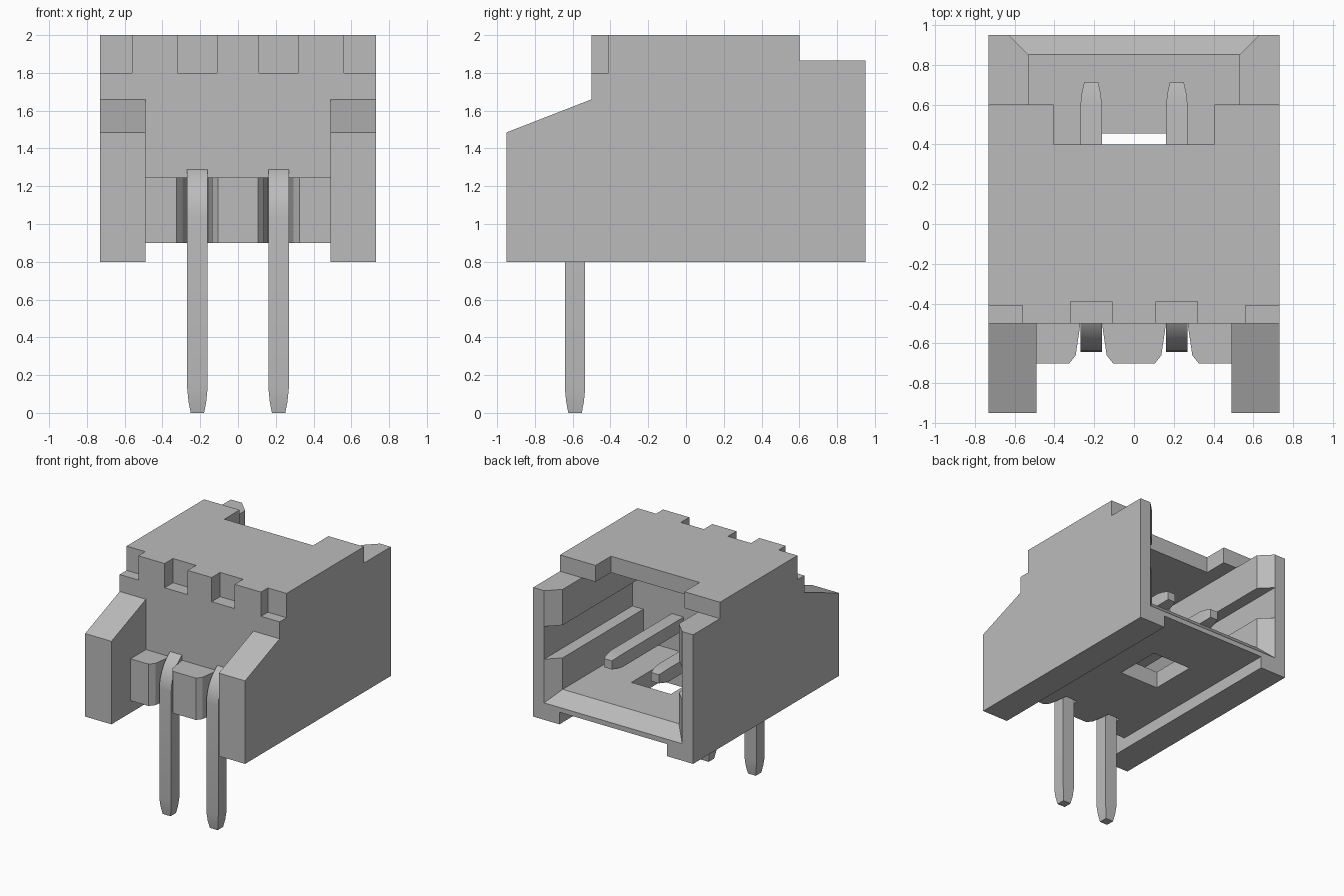
import bpy, bmesh, math
from mathutils import Vector

cube = bpy.data.objects.get("Cube")
if cube:
    bpy.data.objects.remove(cube)

grey = bpy.data.materials.new("plain_grey")
grey.use_nodes = True
grey.diffuse_color = (0.5, 0.5, 0.5, 1)
grey.node_tree.nodes["Principled BSDF"].inputs["Base Color"].default_value = (0.5, 0.5, 0.5, 1)


def loft(name, rings):
    """Closed solid through a list of equal-length rings of points."""
    bm = bmesh.new()
    loops = [[bm.verts.new(p) for p in ring] for ring in rings]
    n = len(loops[0])
    for a, b in zip(loops, loops[1:]):
        for i in range(n):
            j = (i + 1) % n
            bm.faces.new((a[i], a[j], b[j], b[i]))
    bm.faces.new(loops[0][::-1])
    bm.faces.new(loops[-1])
    bmesh.ops.recalc_face_normals(bm, faces=bm.faces)
    mesh = bpy.data.meshes.new(name)
    bm.to_mesh(mesh)
    bm.free()
    mesh.materials.append(grey)
    ob = bpy.data.objects.new(name, mesh)
    bpy.context.collection.objects.link(ob)
    return ob


def rect(x0, x1, z0, z1, y):
    return [(x0, y, z0), (x1, y, z0), (x1, y, z1), (x0, y, z1)]


def cut(target, cutter):
    mod = target.modifiers.new("cut", 'BOOLEAN')
    mod.operation = 'DIFFERENCE'
    mod.solver = 'EXACT'
    mod.object = cutter
    bpy.context.view_layer.objects.active = target
    bpy.ops.object.modifier_apply(modifier=mod.name)
    bpy.data.objects.remove(cutter)


def cut_box(target, x0, x1, y0, y1, z0, z1):
    cut(target, loft("cutter", [rect(x0, x1, z0, z1, y0), rect(x0, x1, z0, z1, y1)]))


# Housing: side profile extruded across the width
profile = [(-0.95, 0.8), (0.95, 0.8), (0.95, 1.865), (0.6, 1.865),
           (0.6, 2), (-0.5, 2), (-0.5, 1.66), (-0.95, 1.485)]
housing = loft("housing", [[(x, y, z) for y, z in profile] for x in (-0.73, 0.73)])

# Gap between the front arms, and the raised underside
cut_box(housing, -0.49, 0.49, -1.1, -0.5, 0.5, 2.2)
cut_box(housing, -0.49, 0.49, -1.2, 1.2, 0.4, 0.9)

# Socket: open rear top, main cavity, flared mouth and roof notch
cut_box(housing, -0.53, 0.53, 0.602, 1.1, 1.4, 2.2)
cut_box(housing, -0.53, 0.53, -0.2, 1.1, 1.04, 1.865)
cut(housing, loft("cutter", [rect(-0.53, 0.53, 1.04, 2.2, 0.85),
                             rect(-0.65, 0.65, 0.92, 2.2, 0.97)]))
cut_box(housing, -0.405, 0.405, 0.4, 1.2, 1.5, 2.3)

# Guide grooves in the side walls, and the floor window
for s in (-1, 1):
    cut_box(housing, min(s * 0.4, s * 0.63), max(s * 0.4, s * 0.63), -0.2, 1.2, 1.3, 1.57)
cut_box(housing, -0.18, 0.18, 0.06, 0.455, 0.6, 1.2)

# Notches along the top front edge
for s in (-1, 1):
    cut_box(housing, min(s * 0.56, s), max(s * 0.56, s), -0.8, -0.41, 1.8, 2.2)
    cut_box(housing, s * 0.215 - 0.105, s * 0.215 + 0.105, -0.8, -0.39, 1.8, 2.2)

# Front ledge with tapered slots around the pins
slot = [(-0.055, -0.5), (-0.06, -0.54), (-0.078, -0.66), (-0.11, -0.7)]
outline = [(-0.49, -0.48), (-0.49, -0.7)]
for c in (-0.215, 0.215):
    outline += [(c + x, y) for x, y in reversed(slot)]
    outline += [(c - x, y) for x, y in slot]
outline += [(0.49, -0.7), (0.49, -0.48)]
loft("front_ledge", [[(x, y, z) for x, y in outline] for z in (0.9, 1.245)])

# Bent square pins: (y, z, direction angle, size) along the path
HALF, BEND, Y0, ZC = 0.054, 0.245, -0.5875, 1.035
up = math.pi / 2
path = [(Y0, 0, up, 0.66), (Y0, 0.06, up, 0.87), (Y0, 0.13, up, 1)]
for i in range(11):
    a = up * i / 10
    path.append((Y0 + BEND * (1 - math.cos(a)), ZC + BEND * math.sin(a), up - a, 1))
path += [(0.6, ZC + BEND, 0, 1), (0.66, ZC + BEND, 0, 0.87), (0.71, ZC + BEND, 0, 0.66)]

for side, c in (("right", -0.215), ("left", 0.215)):
    rings = []
    for y, z, a, size in path:
        mid, h = Vector((c, y, z)), HALF * size
        across, normal = Vector((h, 0, 0)), Vector((0, -math.sin(a), math.cos(a))) * h
        rings.append([mid - across - normal, mid + across - normal,
                      mid + across + normal, mid - across + normal])
    pin = loft(side + "_pin", rings)
    bpy.ops.object.select_all(action='DESELECT')
    pin.select_set(True)
    bpy.context.view_layer.objects.active = pin
    bpy.ops.object.shade_smooth_by_angle(angle=math.radians(30))
